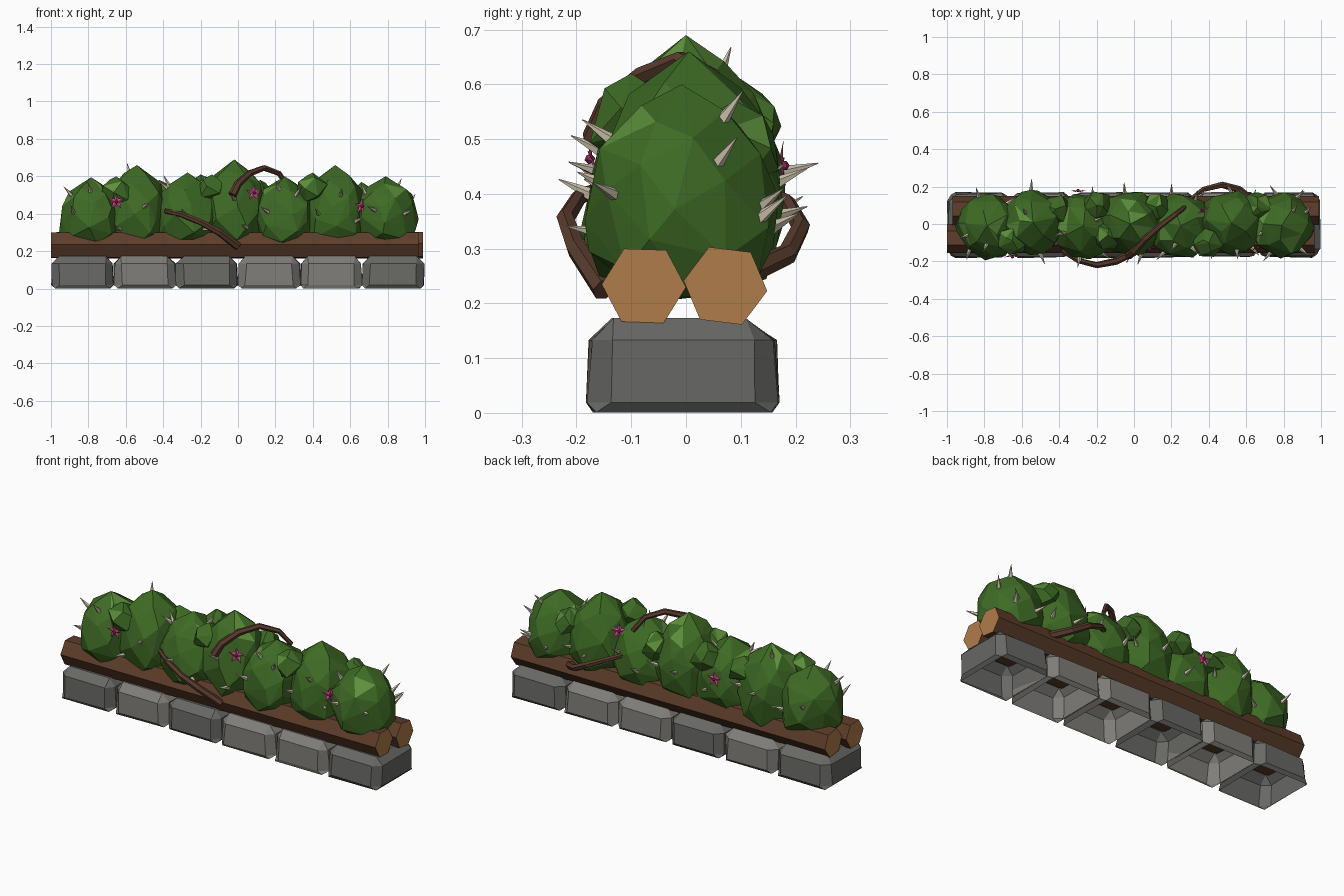
import bpy, bmesh, math, random
from mathutils import Vector, Matrix
from mathutils.bvhtree import BVHTree

random.seed(7)
if "Cube" in bpy.data.objects:
    bpy.data.objects.remove(bpy.data.objects["Cube"])


def material(name, color):
    m = bpy.data.materials.new(name)
    m.use_nodes = True
    m.diffuse_color = (*color, 1)
    m.node_tree.nodes["Principled BSDF"].inputs["Base Color"].default_value = (*color, 1)
    return m


stone_dark = material("dark stone", (.138, .138, .13))
stone_light = material("light stone", (.21, .205, .19))
bark = material("bark", (.11, .047, .023))
cut_wood = material("cut wood", (.43, .2, .068))
leaf = material("leaf green", (.048, .145, .018))
leaf_tip = material("light leaf green", (.11, .28, .045))
vine_brown = material("vine brown", (.1, .044, .026))
thorn_bone = material("thorn bone", (.62, .55, .42))
petal_pink = material("petal pink", (.72, .085, .28))
flower_core = material("flower centre", (.35, .03, .12))


def finish(name, bm, *mats):
    me = bpy.data.meshes.new(name)
    bm.to_mesh(me)
    bm.free()
    for m in mats:
        me.materials.append(m)
    ob = bpy.data.objects.new(name, me)
    bpy.context.collection.objects.link(ob)
    return ob


# Stone base: chamfered blocks, open underneath, with a small opening on top
def stone(i):
    bm = bmesh.new()
    bmesh.ops.create_cube(bm, size=1)
    bmesh.ops.scale(bm, vec=(.325, .335, .172), verts=bm.verts)
    bmesh.ops.bevel(bm, geom=bm.edges[:], offset=.04, segments=1, affect='EDGES')
    for v in bm.verts:
        if v.co.z > .08:
            v.co.y = v.co.y * .93 - .008
        elif v.co.z < -.08:
            v.co.x *= 1.2
            v.co.y *= 1.26
        elif v.co.z < 0:
            v.co.x *= 1.02
            v.co.y *= 1.03
            v.co.z -= .022
        v.co += Vector((random.uniform(-.005, .005), random.uniform(-.005, .005), 0))
    bm.normal_update()
    top = [f for f in bm.faces if f.normal.z > .95]
    bmesh.ops.inset_region(bm, faces=top, thickness=.045)
    bottom = [f for f in bm.faces if f.normal.z < -.95]
    bmesh.ops.delete(bm, geom=top + bottom, context='FACES')
    bmesh.ops.translate(bm, vec=(-.83 + i * .332, -.006, .087), verts=bm.verts)
    finish(f"base_stone_{i + 1}", bm, stone_light if i in (1, 3, 4) else stone_dark)


for i in range(6):
    stone(i)


# Hexagonal logs with pale cut ends
def log(name, x0, x1, y, turn):
    bm = bmesh.new()
    bmesh.ops.create_cone(bm, cap_ends=True, segments=6, radius1=.077, radius2=.077, depth=x1 - x0)
    spin = Matrix.Rotation(math.radians(90), 4, 'Y') @ Matrix.Rotation(math.radians(turn), 4, 'Z')
    bmesh.ops.transform(bm, matrix=Matrix.Translation(((x0 + x1) / 2, y, .232)) @ spin, verts=bm.verts)
    for f in bm.faces:
        f.material_index = int(abs(f.normal.x) > .9)
    finish(name, bm, bark, cut_wood)


log("front_log", -1, .965, -.077, 58)
log("back_log", -.97, .99, .072, 53)

# Bushes: rough faceted hulls, heavy at the base with a pointed crown
trees = []


def bush(name, center, size, count, rough):
    bm = bmesh.new()
    start = random.uniform(0, 6)
    bm.verts.new((0, 0, size[2]))
    for i in range(count):
        z = 1 - 2 * (i + .5) / count
        a = start + i * 2.4 + random.uniform(-.3, .3)
        r = math.sqrt(1 - abs(z) ** 3) * (1 - .15 * z) * random.uniform(1 - rough, 1 + rough)
        bm.verts.new((r * math.cos(a) * size[0], r * math.sin(a) * size[1], z * size[2] * (.88 if z > 0 else 1)))
    bmesh.ops.convex_hull(bm, input=bm.verts[:])
    bmesh.ops.translate(bm, vec=center, verts=bm.verts)
    bmesh.ops.recalc_face_normals(bm, faces=bm.faces[:])
    for f in bm.faces:
        f.material_index = int(.4 < f.normal.z < .9 and random.random() < .12)
    trees.append(BVHTree.FromBMesh(bm))
    finish(name, bm, leaf, leaf_tip)


mounds = [(-.785, -.01, .595), (-.54, .01, .66), (-.27, -.01, .62), (-.02, .0, .69),
          (.25, -.01, .60), (.52, .005, .66), (.79, -.008, .60)]
for n, (x, y, top) in enumerate(mounds):
    h = (top - .2) / 2
    bush(f"bush_{n + 1}", (x, y, top - h), (.168, .174, h), 36, .05)

tufts = [(-.65, -.09, .52), (.4, -.1, .54), (-.14, -.06, .53), (.66, .09, .49),
         (-.2, .1, .53), (.12, .09, .5), (-.42, .08, .5)]
for n, c in enumerate(tufts):
    bush(f"leaf_tuft_{n + 1}", c, (.085, .08, .08), 12, .08)


def surface(origin, direction):
    hits = [t.ray_cast(Vector(origin), Vector(direction)) for t in trees]
    hits = [h for h in hits if h[0] is not None]
    return min(hits, key=lambda h: h[3])[:2] if hits else (None, None)


# Thorns standing out of the leaves
def thorn(name, origin, direction, length=.075):
    p, n = surface(origin, direction)
    if p is None:
        return
    out = (n + Vector((random.uniform(-.3, .3), 0, .35))).normalized()
    bm = bmesh.new()
    bmesh.ops.create_cone(bm, cap_ends=True, segments=5, radius1=.014, radius2=.001, depth=length)
    place = Matrix.Translation(p + out * length * .33) @ out.to_track_quat('Z', 'Y').to_matrix().to_4x4()
    bmesh.ops.transform(bm, matrix=place, verts=bm.verts)
    finish(name, bm, thorn_bone)


front_spots = [(-.88, .41), (-.79, .52), (-.5, .44), (-.63, .32), (-.38, .54), (-.29, .4),
               (-.18, .32), (-.02, .48), (.04, .33), (.16, .41), (.22, .53), (.31, .5),
               (.43, .4), (.55, .5), (.63, .36), (.73, .42), (.89, .4)]
back_spots = [(-.83, .42), (-.68, .36), (-.55, .44), (-.42, .43), (-.22, .36), (-.05, .42), (.09, .41),
              (.2, .36), (.33, .42), (.52, .36), (.63, .37), (.76, .34), (.87, .38)]
for n, (x, z) in enumerate(front_spots):
    thorn(f"front_thorn_{n + 1}", (x, -1, z), (0, 1, 0))
for n, (x, z) in enumerate(back_spots):
    thorn(f"back_thorn_{n + 1}", (x, 1, z), (0, -1, 0))
for n, (x, y) in enumerate([(-.58, .06), (-.2, .02), (.68, -.05), (-.37, -.05)]):
    thorn(f"top_thorn_{n + 1}", (x, y, 1), (0, 0, -1))
for n, (side, y, z) in enumerate([(1, .06, .46), (1, .07, .54), (1, .14, .36), (-1, -.06, .5)]):
    thorn(f"end_thorn_{n + 1}", (side * 2, y, z), (-side, 0, 0))


# Vines: angular tapering tubes arching over the leaves
def vine(name, points):
    cu = bpy.data.curves.new(name, 'CURVE')
    cu.dimensions = '3D'
    cu.bevel_depth = .019
    cu.bevel_resolution = 1
    cu.use_fill_caps = True
    sp = cu.splines.new('POLY')
    sp.points.add(len(points) - 1)
    for i, (pt, co) in enumerate(zip(sp.points, points)):
        pt.co = (*co, 1)
        pt.radius = 1.15 - .5 * i / (len(points) - 1)
    sp.use_smooth = False
    cu.materials.append(vine_brown)
    bpy.context.collection.objects.link(bpy.data.objects.new(name, cu))


vine("front_vine", [(.0, -.15, .225), (-.1, -.2, .3), (-.2, -.22, .355), (-.3, -.195, .395), (-.39, -.14, .415)])
vine("top_vine", [(-.03, -.17, .5), (.0, -.145, .56), (.06, -.08, .615), (.14, -.01, .645), (.22, .05, .615),
                  (.27, .09, .54)])
vine("back_vine", [(.64, .12, .26), (.56, .185, .29), (.47, .21, .34), (.37, .185, .385), (.3, .13, .41)])


# Flowers: five-petal stars with a dark centre
def flower(name, x, z, side):
    p, n = surface((x, side, z), (0, -side, 0))
    if p is None:
        return
    out = (n + Vector((0, side * 1.5, 0))).normalized()
    bm = bmesh.new()
    ring = [bm.verts.new((r * math.cos(a), r * math.sin(a), h))
            for a, r, h in ((math.pi * (k / 5 + .5), .02 if k % 2 else .046, 0 if k % 2 else .008)
                            for k in range(10))]
    hub = bm.verts.new((0, 0, .004))
    for k in range(10):
        bm.faces.new((hub, ring[k], ring[(k + 1) % 10]))
    petals = bm.faces[:]
    bmesh.ops.create_icosphere(bm, subdivisions=1, radius=.01, matrix=Matrix.Translation((0, 0, .007)))
    for f in bm.faces:
        f.material_index = int(f not in petals)
    place = Matrix.Translation(p + out * .026) @ out.to_track_quat('Z', 'Y').to_matrix().to_4x4()
    bmesh.ops.transform(bm, matrix=place, verts=bm.verts)
    finish(name, bm, petal_pink, flower_core)


for n, (x, z, side) in enumerate([(-.65, .47, -1), (.08, .51, -1), (.65, .44, -1), (.38, .5, 1), (-.3, .45, 1)]):
    flower(f"flower_{n + 1}", x, z, side)
